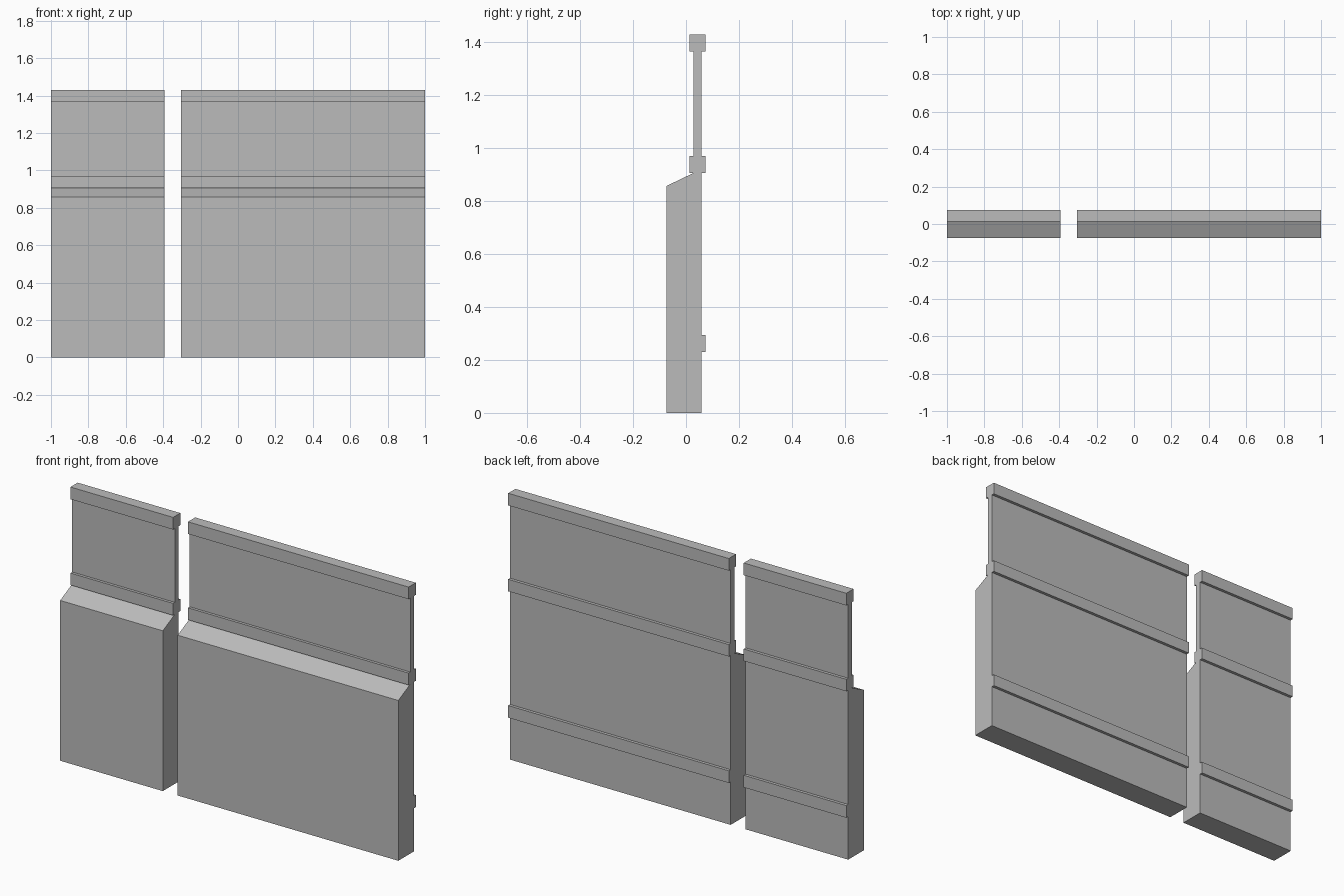
import bpy
import bmesh

cube = bpy.data.objects.get("Cube")
if cube:
    bpy.data.objects.remove(cube, do_unlink=True)

grey = bpy.data.materials.new("plain_grey")
grey.use_nodes = True
grey.diffuse_color = (0.5, 0.5, 0.5, 1)
grey.node_tree.nodes["Principled BSDF"].inputs["Base Color"].default_value = (0.5, 0.5, 0.5, 1)


def extrude_profile(name, profile, x0, x1):
    """Sweep a closed (y, z) profile along x."""
    bm = bmesh.new()
    face = bm.faces.new([bm.verts.new((x0, y, z)) for y, z in profile])
    swept = bmesh.ops.extrude_face_region(bm, geom=[face])["geom"]
    verts = [v for v in swept if isinstance(v, bmesh.types.BMVert)]
    bmesh.ops.translate(bm, verts=verts, vec=(x1 - x0, 0, 0))
    bmesh.ops.recalc_face_normals(bm, faces=bm.faces)
    mesh = bpy.data.meshes.new(name)
    bm.to_mesh(mesh)
    bm.free()
    mesh.materials.append(grey)
    bpy.context.collection.objects.link(bpy.data.objects.new(name, mesh))


def rect(y0, y1, z0, z1):
    return [(y0, z0), (y1, z0), (y1, z1), (y0, z1)]


BACK = 0.058        # rear face of the wall
PANEL = 0.028       # front face of the thin upper panel
RAIL = (0.013, 0.074)

# Thick base with a sloped ledge, thin panel above, three horizontal rails
parts = {
    "base_wall": [(-0.074, 0), (BACK, 0), (BACK, 0.906), (PANEL, 0.906), (-0.074, 0.857)],
    "upper_panel": rect(PANEL, BACK, 0.906, 1.40),
    "top_rail": rect(*RAIL, 1.365, 1.43),
    "middle_rail": rect(*RAIL, 0.906, 0.97),
    "lower_rail": rect(*RAIL, 0.23, 0.295),
}

# Narrow and wide sections separated by a gap
for side, x0, x1 in (("right", -1, -0.393), ("left", -0.305, 1)):
    for part, profile in parts.items():
        extrude_profile(f"{side}_{part}", profile, x0, x1)
